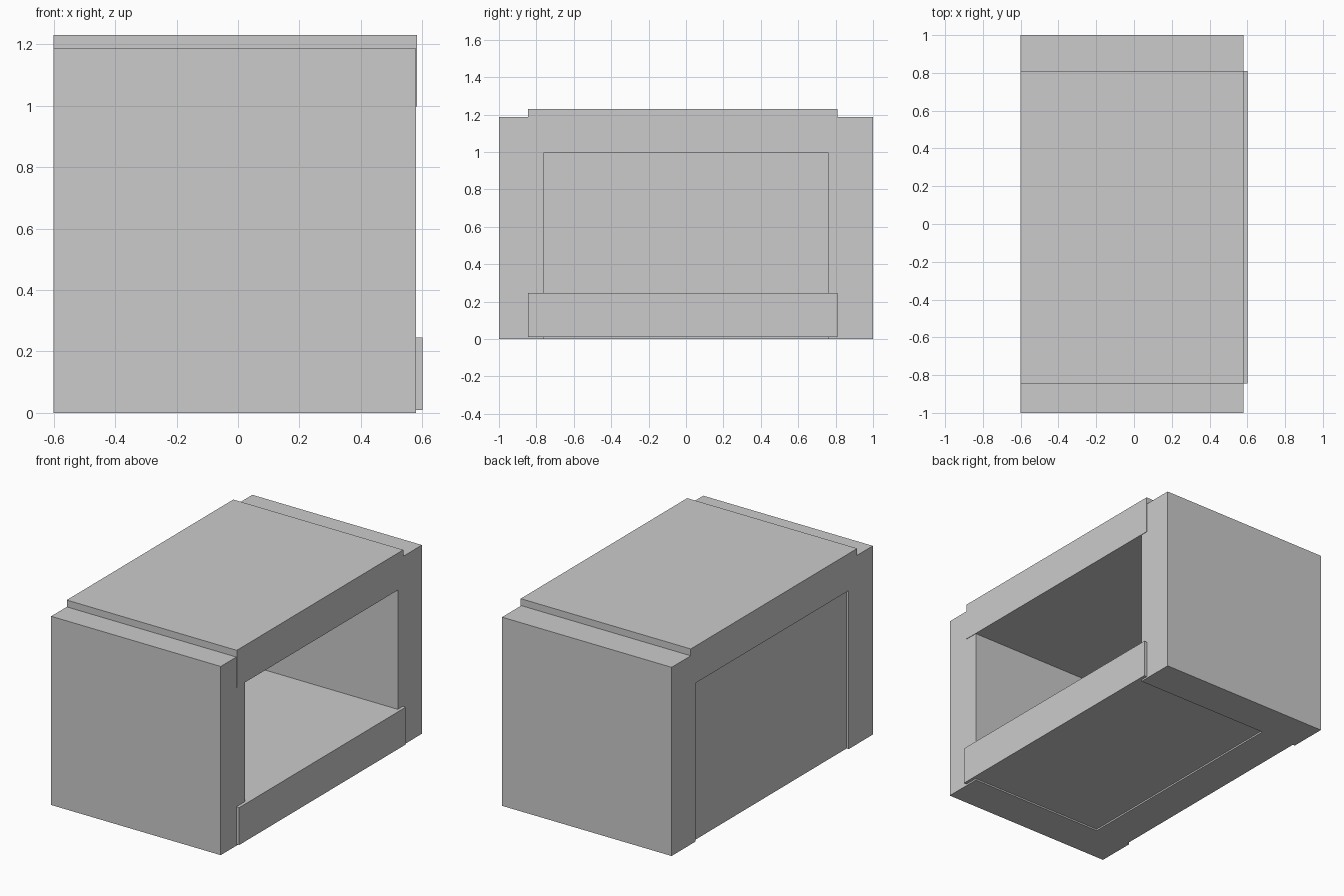
import bpy, bmesh
from mathutils import Vector

if "Cube" in bpy.data.objects:
    bpy.data.objects.remove(bpy.data.objects["Cube"])


def prism(name, points, offset):
    """Extrude a closed 3D outline along offset."""
    bm = bmesh.new()
    face = bm.faces.new([bm.verts.new(p) for p in points])
    ext = bmesh.ops.extrude_face_region(bm, geom=[face])
    verts = [g for g in ext["geom"] if isinstance(g, bmesh.types.BMVert)]
    bmesh.ops.translate(bm, verts=verts, vec=Vector(offset))
    bmesh.ops.recalc_face_normals(bm, faces=bm.faces)
    mesh = bpy.data.meshes.new(name)
    bm.to_mesh(mesh)
    bm.free()
    obj = bpy.data.objects.new(name, mesh)
    bpy.context.collection.objects.link(obj)
    return obj


def box(name, x, y, z):
    pts = [(x[0], y[0], z[0]), (x[1], y[0], z[0]), (x[1], y[1], z[0]), (x[0], y[1], z[0])]
    return prism(name, pts, (0, 0, z[1] - z[0]))


def cut(obj, cutter):
    mod = obj.modifiers.new("cut", 'BOOLEAN')
    mod.operation = 'DIFFERENCE'
    mod.solver = 'EXACT'
    mod.object = cutter
    bpy.context.view_layer.objects.active = obj
    bpy.ops.object.modifier_apply(modifier=mod.name)
    bpy.data.objects.remove(cutter)


# Outer housing: open front cavity and shallow rear recess
housing = box("housing", (-0.6, 0.58), (-1, 1), (0, 1.187))
cut(housing, box("cavity_cutter", (-0.35, 0.8), (-0.76, 0.76), (-0.2, 0.997)))
cut(housing, box("rear_cutter", (-0.8, -0.585), (-0.76, 0.76), (-0.2, 0.997)))

# Floor block with wider front flange (T-shaped plan)
plan = [(-0.35, -0.76), (0.58, -0.76), (0.58, -0.845), (0.6, -0.845),
        (0.6, 0.81), (0.58, 0.81), (0.58, 0.76), (-0.35, 0.76)]
prism("floor_block", [(x, y, 0.01) for x, y in plan], (0, 0, 0.235))

# Top plate with a thin lip folding down over the front (L-shaped section)
section = [(-0.6, 1.187), (0.58, 1.187), (0.58, 0.997), (0.583, 0.997),
           (0.583, 1.23), (-0.6, 1.23)]
prism("top_plate", [(x, -0.845, z) for x, z in section], (0, 1.655, 0))
